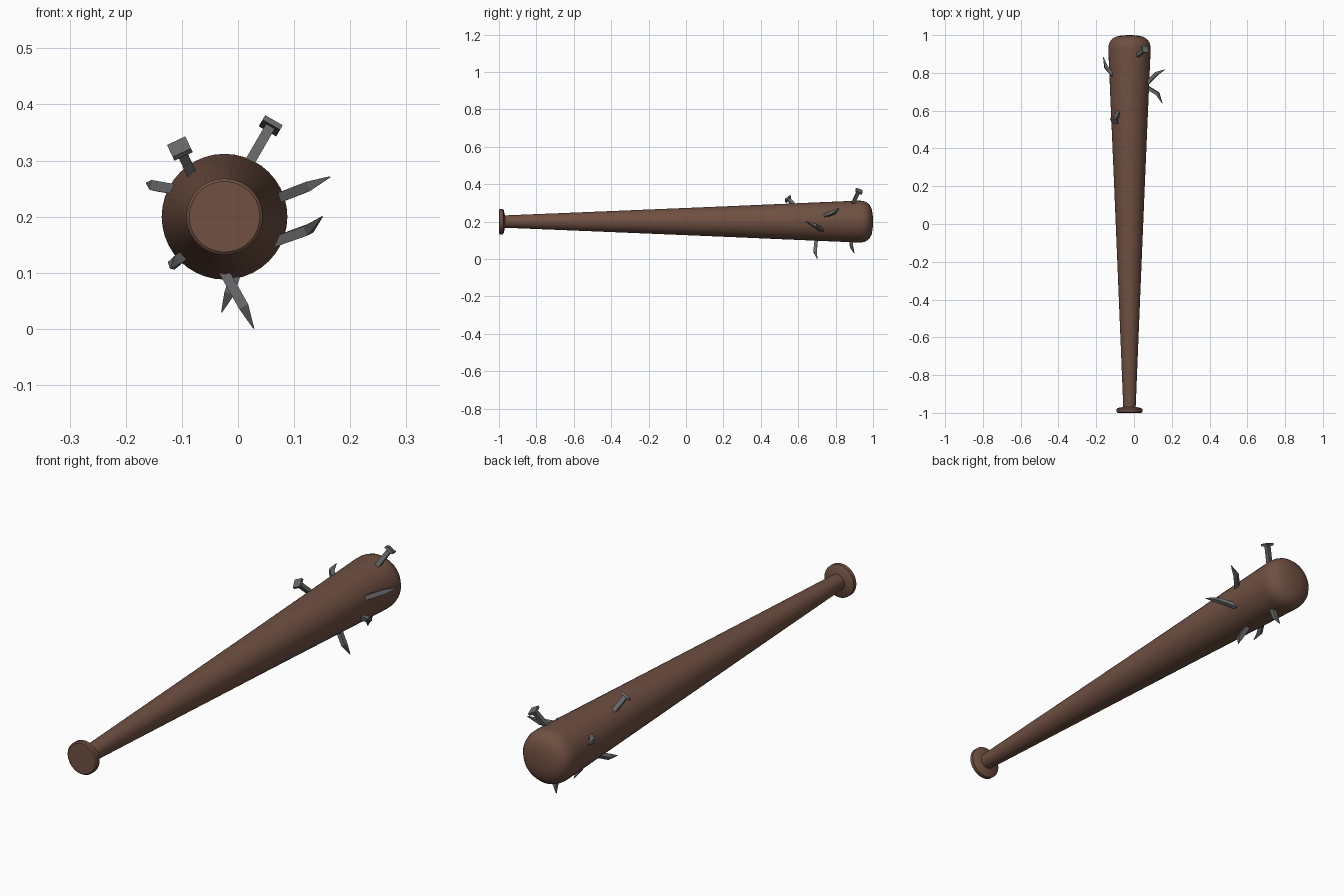
import bpy, bmesh, math
from mathutils import Vector

if "Cube" in bpy.data.objects:
    bpy.data.objects.remove(bpy.data.objects["Cube"])

AX, AZ = -0.024, 0.2  # axis of the bat


def material(name, rgb):
    m = bpy.data.materials.new(name)
    m.diffuse_color = (*rgb, 1)
    m.use_nodes = True
    m.node_tree.nodes["Principled BSDF"].inputs["Base Color"].default_value = m.diffuse_color
    return m


wood = material("wood", (0.16, 0.08, 0.055))
steel = material("steel", (0.14, 0.14, 0.145))


def finish(bm, name, mat):
    bmesh.ops.recalc_face_normals(bm, faces=bm.faces[:])
    me = bpy.data.meshes.new(name)
    bm.to_mesh(me)
    bm.free()
    me.materials.append(mat)
    ob = bpy.data.objects.new(name, me)
    bpy.context.collection.objects.link(ob)
    return ob


def skin(bm, rings):
    """Join rings of vertices into a closed tube."""
    for a, b in zip(rings, rings[1:]):
        n = len(a)
        for i in range(n):
            bm.faces.new((a[i], a[(i + 1) % n], b[(i + 1) % n], b[i]))
    bm.faces.new(rings[0])
    bm.faces.new(rings[-1])


# Bat: lathe profile of (y, radius) with knob, taper and rounded end
profile = [(-1, 0.063), (-0.996, 0.068), (-0.979, 0.068), (-0.974, 0.06),
           (-0.968, 0.033), (-0.5, 0.052), (0.2, 0.081), (0.92, 0.112),
           (0.943, 0.111), (0.963, 0.105), (0.98, 0.092), (0.992, 0.071),
           (0.998, 0.04), (1.0, 0.01)]
bm = bmesh.new()
N = 40
skin(bm, [[bm.verts.new((AX + r * math.cos(2 * math.pi * i / N), y,
                         AZ + r * math.sin(2 * math.pi * i / N)))
           for i in range(N)] for y, r in profile])
bat = finish(bm, "bat", wood)
bpy.context.view_layer.objects.active = bat
bat.select_set(True)
bpy.ops.object.shade_smooth_by_angle(angle=math.radians(35))


def nail(name, points, head=False, w=0.009):
    """Square shank along the points, ending in a spike or a flat head."""
    pts = [Vector(p) for p in points]
    sizes = [w] * len(pts)
    if head:
        d = (pts[-1] - pts[-2]).normalized()
        end = pts[-1]
        pts += [end, end + d * 0.01]
        sizes += [0.018, 0.018]
    else:
        sizes[-1] = 0.001
    bm = bmesh.new()
    rings = []
    for i, (p, s) in enumerate(zip(pts, sizes)):
        d = pts[min(i + 1, len(pts) - 1)] - pts[max(i - 1, 0)]
        if head:
            d = pts[-1] - pts[0]
        d.normalize()
        u = d.cross(Vector((0, 1, 0))).normalized()
        v = d.cross(u)
        rings.append([bm.verts.new(p + u * a * s + v * b * s)
                      for a, b in ((1, 1), (-1, 1), (-1, -1), (1, -1))])
    skin(bm, rings)
    finish(bm, name, steel)


# Nails driven from outside, heads showing
nail("head_nail_top", [(0.005, 0.88, 0.27), (0.056, 0.922, 0.358)], True)
nail("head_nail_left", [(-0.075, 0.605, 0.26), (-0.102, 0.549, 0.318)], True)

# Spikes poking through, bent at the middle
nail("spike_left", [(-0.09, 0.765, 0.245), (-0.148, 0.83, 0.255), (-0.163, 0.885, 0.26)])
nail("spike_right_upper", [(0.05, 0.725, 0.225), (0.12, 0.797, 0.252), (0.164, 0.818, 0.271)])
nail("spike_right_lower", [(0.05, 0.735, 0.15), (0.125, 0.69, 0.177), (0.15, 0.638, 0.2)])
nail("spike_under_long", [(-0.035, 0.698, 0.12), (0.01, 0.69, 0.04), (0.028, 0.702, 0.001)])
nail("spike_under_short", [(0.0, 0.882, 0.11), (-0.015, 0.885, 0.065), (-0.029, 0.9, 0.03)])
nail("spike_left_lower", [(-0.085, 0.72, 0.14), (-0.113, 0.67, 0.118), (-0.12, 0.625, 0.108)])
